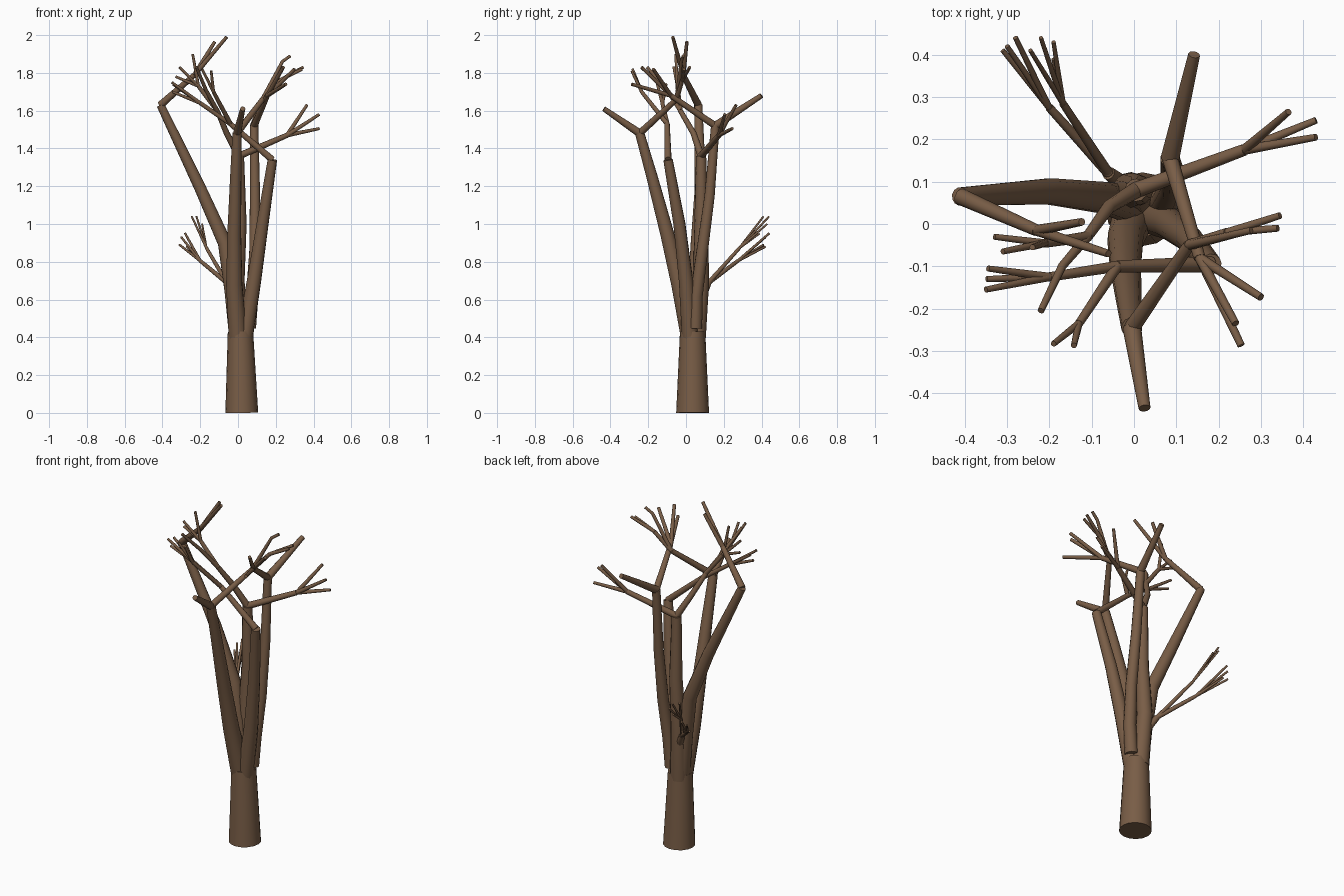
import bpy
from mathutils import Vector

bark = bpy.data.materials.new("bark")
bark.diffuse_color = (0.19, 0.11, 0.062, 1)


def limb(name, paths, sides=3):
    """Tapered round limbs; each path is (points, start radius, end radius)."""
    cu = bpy.data.curves.new(name, 'CURVE')
    cu.dimensions = '3D'
    cu.bevel_depth = 1.0
    cu.bevel_resolution = sides
    cu.use_fill_caps = True
    for pts, r0, r1 in paths:
        vs = [Vector(p) for p in pts]
        run = [0.0]
        for a, b in zip(vs, vs[1:]):
            run.append(run[-1] + (b - a).length)
        sp = cu.splines.new('POLY')
        sp.points.add(len(vs) - 1)
        for p, v, d in zip(sp.points, vs, run):
            p.co = (*v, 1)
            p.radius = r0 + (r1 - r0) * d / run[-1]
    ob = bpy.data.objects.new(name, cu)
    bpy.context.collection.objects.link(ob)
    cu.materials.append(bark)
    bpy.ops.object.select_all(action='DESELECT')
    ob.select_set(True)
    bpy.context.view_layer.objects.active = ob
    bpy.ops.object.convert(target='MESH')
    bpy.ops.object.shade_smooth_by_angle(angle=0.7)


def fan(start, tips, r0, r1):
    """Several twigs leaving one fork."""
    return [([start, t], r0, r1) for t in tips]


# trunk
limb("trunk", [([(.02, .035, 0), (.013, .035, .43)], .087, .067)], 6)

# main stems rising from the trunk top
A, B, C = (-.41, .065, 1.63), (.005, .08, 1.36), (-.005, -.245, 1.48)
D, E = (.182, -.095, 1.34), (.085, .155, 1.52)
limb("left_stem", [([(.0, .045, .4), (-.03, .052, .65), (-.07, .062, .9),
                     (-.2, .077, 1.19), A], .048, .022)], 4)
limb("middle_stem", [([(.005, .055, .4), (-.008, .08, .7), (.01, .08, 1.0), B], .05, .027)], 4)
limb("front_stem", [([(.0, .022, .4), (-.02, -.035, .68), (-.02, -.1, .95),
                      (-.012, -.18, 1.25), C], .05, .025)], 4)
limb("right_stem", [([(.035, .022, .4), (.085, .0, .7), (.13, -.035, 1.0), D], .044, .025)], 4)
limb("back_stem", [([(.06, .05, .45), (.075, .055, .62), (.09, .085, .85),
                     (.09, .125, 1.15), E], .036, .023)], 4)

# boughs leaving the stem tops
a1, b1, b2 = (-.23, -.015, 1.79), (-.11, -.03, 1.6), (.26, .175, 1.47)
c1, d1, e1 = (.13, -.05, 1.66), (-.04, -.1, 1.53), (.155, -.08, 1.68)
limb("boughs", [
    ([A, a1], .02, .014),
    ([B, (-.06, .04, 1.48), b1], .019, .013),
    ([B, b2], .019, .014),
    ([C, c1], .019, .014),
    ([C, (.025, -.435, 1.61)], .022, .014),
    ([D, d1], .019, .014),
    ([E, e1], .019, .014),
    ([E, (.142, .4, 1.68)], .022, .014)])

# twigs at the ends of the boughs
d2 = (-.13, -.235, 1.7)
c2 = (.22, -.02, 1.76)
d3 = (-.2, -.125, 1.64)
b3 = (-.21, -.045, 1.73)
limb("twigs", [
    *fan(a1, [(-.06, -.07, 1.99), (-.123, .005, 1.965)], .013, .009),
    ([b1, b3], .013, .011),
    *fan(b3, [(-.33, -.03, 1.78), (-.31, -.065, 1.83), (-.24, -.055, 1.9)], .009, .007),
    ([b1, (-.17, -.1, 1.71), (-.22, -.205, 1.83)], .012, .008),
    *fan(b2, [(.365, .265, 1.63), (.43, .245, 1.505), (.43, .205, 1.58)], .012, .008),
    ([c1, c2], .013, .011),
    *fan(c2, [(.345, .02, 1.83), (.34, -.01, 1.82)], .01, .008),
    ([c1, (.235, -.025, 1.86), (.277, -.015, 1.89)], .012, .008),
    ([d1, d3], .013, .011),
    *fan(d3, [(-.345, -.105, 1.74), (-.348, -.13, 1.7), (-.35, -.155, 1.75)], .01, .007),
    ([d1, d2], .013, .01),
    *fan(d2, [(-.19, -.283, 1.82), (-.142, -.287, 1.81)], .009, .007),
    *fan(e1, [(.3, -.173, 1.82), (.24, -.235, 1.83), (.253, -.287, 1.74)], .012, .009)])

# low side shoot at the back left
f0, f1, f2 = (-.06, .12, .69), (-.2, .275, .805), (-.168, .285, .875)
limb("low_shoot", [
    ([(-.02, .09, .62), f0], .02, .016),
    ([f0, f1], .013, .01),
    ([f0, f2], .012, .009),
    *fan(f1, [(-.31, .41, .89), (-.3, .42, .93), (-.28, .44, .95), (-.27, .42, .88)], .008, .006),
    *fan(f2, [(-.22, .44, 1.04), (-.19, .43, 1.0), (-.245, .41, 1.04), (-.19, .39, .95)], .007, .005)])
